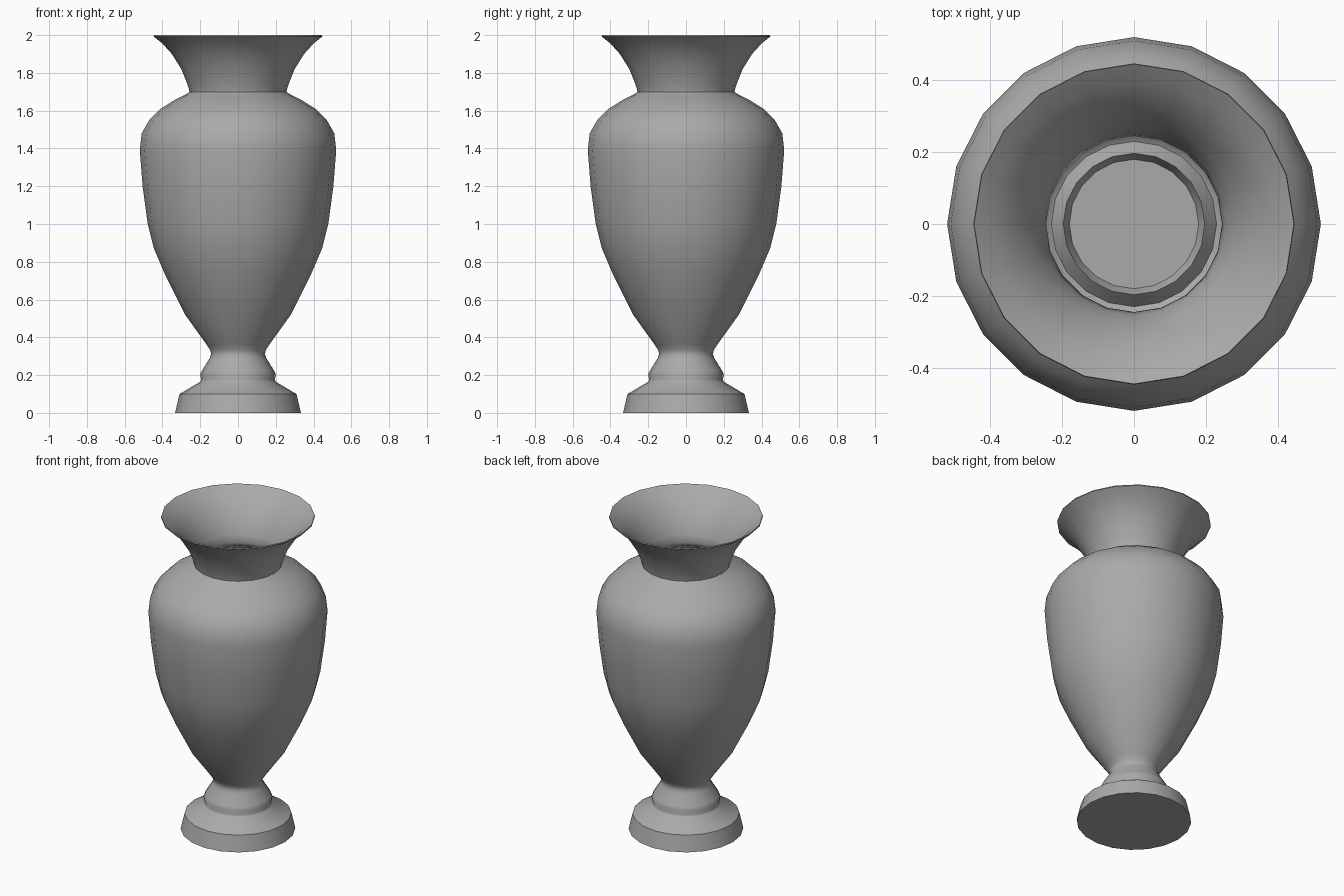
import bpy, bmesh
from math import pi, radians

cube = bpy.data.objects.get("Cube")
if cube:
    bpy.data.objects.remove(cube)

SIDES = 20

grey = bpy.data.materials.new("stone grey")
grey.use_nodes = True
colour = (0.4, 0.4, 0.4, 1)
grey.diffuse_color = colour
grey.node_tree.nodes["Principled BSDF"].inputs["Base Color"].default_value = colour


def lathe(name, profile):
    """Revolve a (radius, height) profile around the z axis."""
    bm = bmesh.new()
    verts = [bm.verts.new((r, 0, z)) for r, z in profile]
    edges = [bm.edges.new(pair) for pair in zip(verts, verts[1:])]
    bmesh.ops.spin(bm, geom=verts + edges, axis=(0, 0, 1), cent=(0, 0, 0),
                   angle=2 * pi, steps=SIDES, use_merge=False)
    bmesh.ops.remove_doubles(bm, verts=bm.verts, dist=0.0005)
    bmesh.ops.recalc_face_normals(bm, faces=bm.faces)
    mesh = bpy.data.meshes.new(name)
    bm.to_mesh(mesh)
    bm.free()
    mesh.materials.append(grey)
    obj = bpy.data.objects.new(name, mesh)
    bpy.context.collection.objects.link(obj)
    bpy.ops.object.select_all(action='DESELECT')
    obj.select_set(True)
    bpy.context.view_layer.objects.active = obj
    bpy.ops.object.shade_smooth_by_angle(angle=radians(40))
    return obj


# Foot: stepped plinth with a narrow collar
foot = [(0, 0), (.333, 0), (.31, .1), (.2, .165), (.195, .175), (.2, .205), (.19, .225)]
# Stem and lower body
stem = [(.15, .29), (.143, .31), (.146, .33), (.165, .36)]
body = [(.28, .52), (.385, .73), (.445, .87), (.478, 1.0), (.505, 1.2), (.52, 1.39)]
# Rounded shoulder, neck and flared lip
shoulder = [(.51, 1.48), (.47, 1.55), (.41, 1.61), (.33, 1.66), (.275, 1.687)]
neck = [(.257, 1.7), (.262, 1.722), (.272, 1.75), (.3, 1.82), (.35, 1.9), (.4, 1.955)]
lip = [(.447, 1.993), (.445, 2.0)]
# Hollow inside, down to a raised ring around the floor
inner_neck = [(.39, 1.96), (.34, 1.91), (.285, 1.83), (.256, 1.76), (.245, 1.715), (.255, 1.69)]
inner_body = [(.4, 1.59), (.49, 1.47), (.5, 1.39), (.458, 1.0), (.365, .73), (.25, .51)]
inner_floor = [(.23, .5), (.197, .54), (.18, .5), (0, .5)]

lathe("vase", foot + stem + body + shoulder + neck + lip
      + inner_neck + inner_body + inner_floor)
